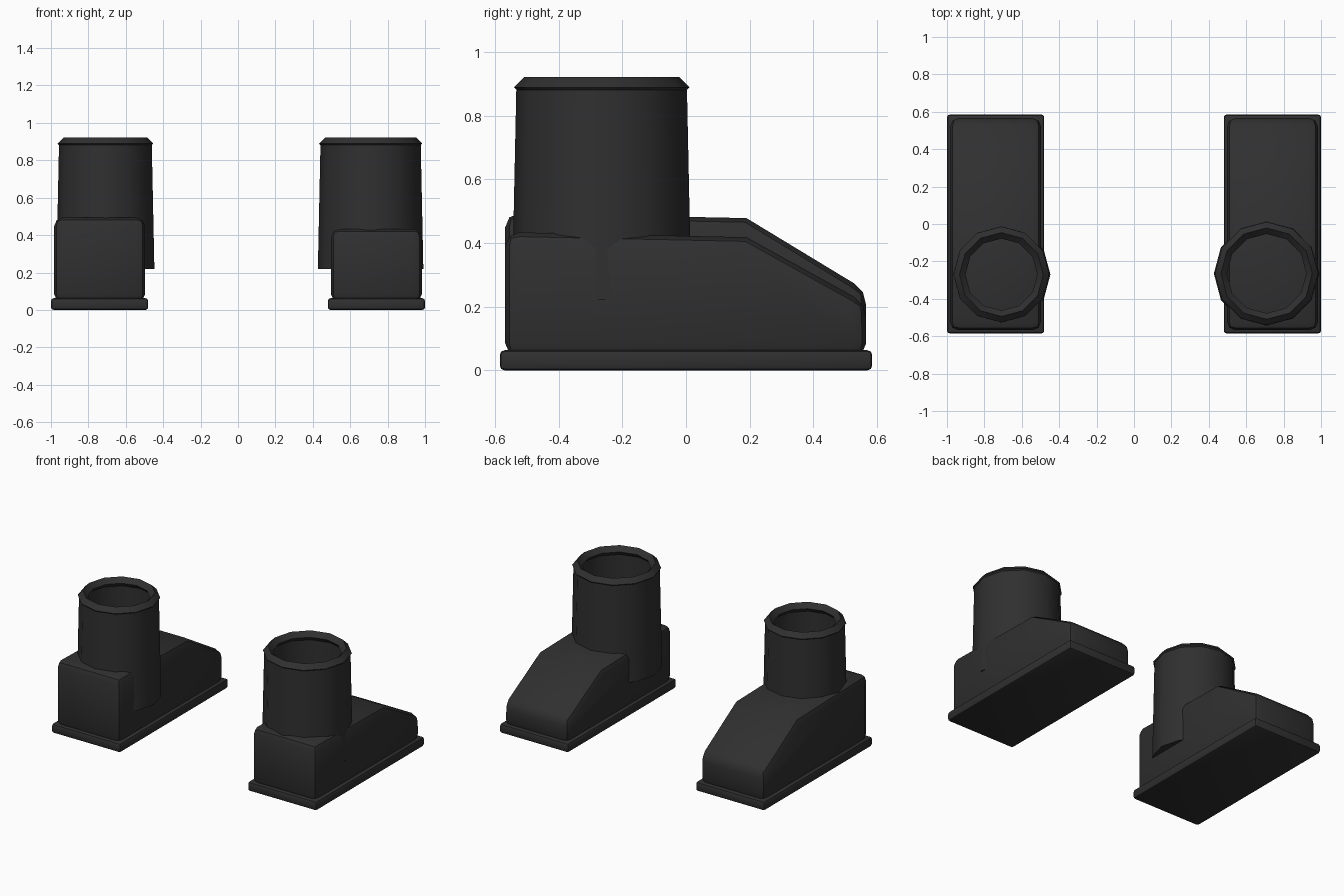
import bpy, bmesh, math

if "Cube" in bpy.data.objects:
    bpy.data.objects.remove(bpy.data.objects["Cube"])

black = bpy.data.materials.new("black_rubber")
black.diffuse_color = (0.029, 0.029, 0.029, 1)
black.use_nodes = True
black.node_tree.nodes["Principled BSDF"].inputs["Base Color"].default_value = black.diffuse_color


def finish(bm, name, bevel=0, segments=2):
    """Turn a bmesh into a smooth-shaded object with optional rounded edges."""
    bmesh.ops.recalc_face_normals(bm, faces=bm.faces)
    me = bpy.data.meshes.new(name)
    bm.to_mesh(me)
    bm.free()
    ob = bpy.data.objects.new(name, me)
    bpy.context.collection.objects.link(ob)
    me.materials.append(black)
    bpy.ops.object.select_all(action='DESELECT')
    ob.select_set(True)
    bpy.context.view_layer.objects.active = ob
    if bevel:
        mod = ob.modifiers.new("rounding", 'BEVEL')
        mod.width = bevel
        mod.segments = segments
        mod.limit_method = 'ANGLE'
        mod.angle_limit = math.radians(40)
        bpy.ops.object.modifier_apply(modifier=mod.name)
    bpy.ops.object.shade_smooth_by_angle(angle=math.radians(35))
    return ob


def extrude_profile(name, profile, x0, x1, bevel, segments=2):
    """Side profile of (y, z) points swept across x."""
    bm = bmesh.new()
    face = bm.faces.new([bm.verts.new((x0, y, z)) for y, z in profile])
    new = bmesh.ops.extrude_face_region(bm, geom=[face])["geom"]
    bmesh.ops.translate(bm, vec=(x1 - x0, 0, 0),
                        verts=[v for v in new if isinstance(v, bmesh.types.BMVert)])
    return finish(bm, name, bevel, segments)


def lathe(name, centre, profile, closed=False, sides=12):
    """Spin (radius, z) points round a vertical axis; ends are capped unless closed."""
    bm = bmesh.new()
    rings = []
    for r, z in profile:
        rings.append([bm.verts.new((centre[0] + r * math.cos(a), centre[1] + r * math.sin(a), z))
                      for a in (2 * math.pi * i / sides for i in range(sides))])
    pairs = list(zip(rings, rings[1:]))
    if closed:
        pairs.append((rings[-1], rings[0]))
    else:
        bm.faces.new(rings[0])
        bm.faces.new(rings[-1])
    for a, b in pairs:
        for i in range(sides):
            j = (i + 1) % sides
            bm.faces.new((a[i], a[j], b[j], b[i]))
    return finish(bm, name)


def boot(side, x_mid, top, toe, centre, radius):
    # flat sole plate
    extrude_profile(side + "_sole", [(-0.585, 0), (0.585, 0), (0.585, 0.063), (-0.585, 0.063)],
                    x_mid - 0.26, x_mid + 0.26, 0.015)
    # foot with sloping toe
    extrude_profile(side + "_foot",
                    [(-0.568, 0.04), (0.566, 0.04), (0.566, toe), (0.19, top - 0.01), (-0.568, top + 0.006)],
                    x_mid - 0.243, x_mid + 0.243, 0.045)
    # hollow, slightly tapered shaft
    lathe(side + "_shaft", centre,
          [(radius + 0.006, 0.22), (radius - 0.008, 0.885),
           (radius - 0.03, 0.885), (radius - 0.03, 0.26)])
    # faceted rolled rim
    m = 0.032
    lathe(side + "_rim", centre,
          [(radius, 0.889), (radius - m, 0.921), (radius - 2 * m, 0.889), (radius - m, 0.857)],
          closed=True)


boot("left", -0.74, 0.488, 0.25, (-0.709, -0.27), 0.256)
boot("right", 0.74, 0.428, 0.21, (0.709, -0.265), 0.276)
